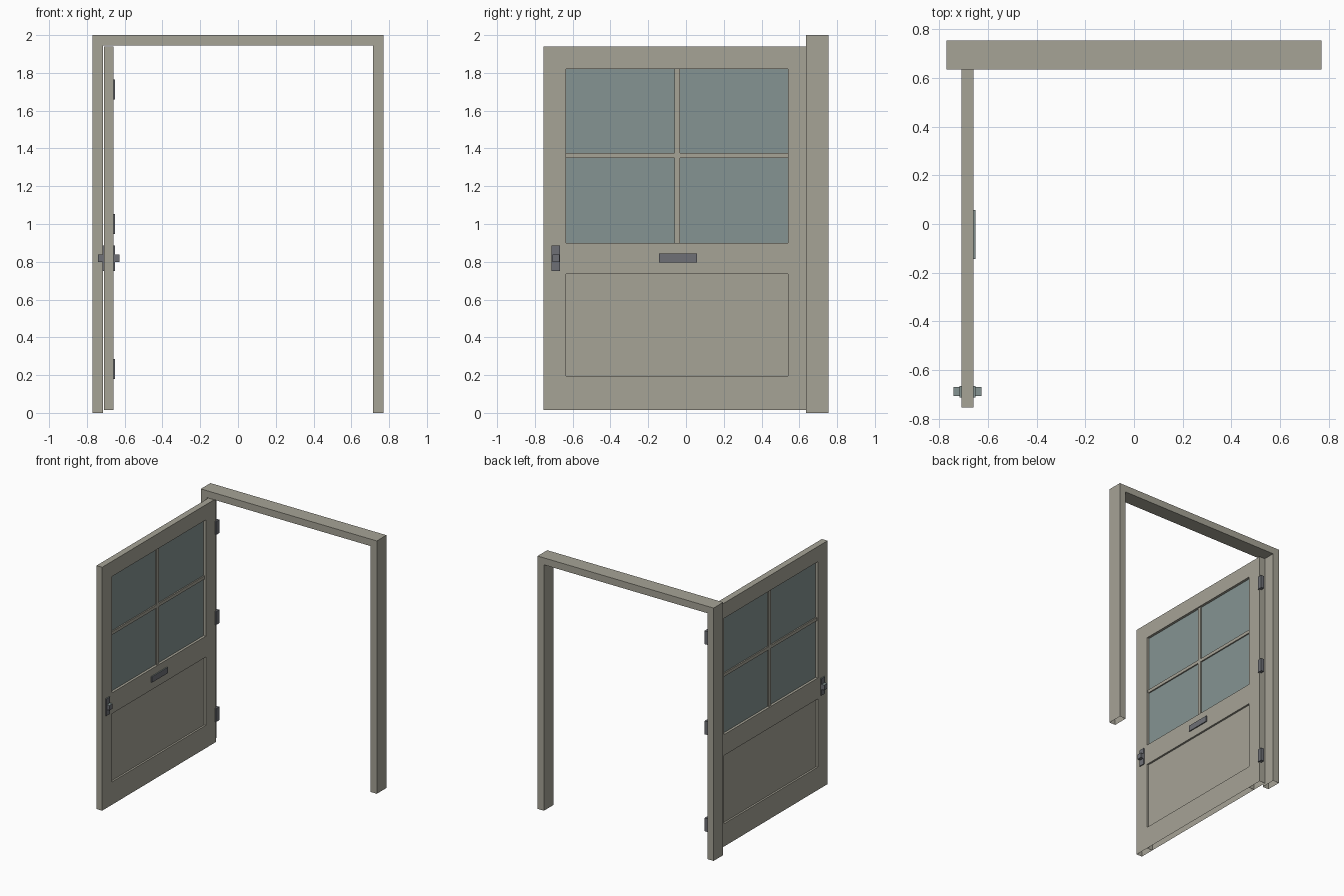
import bpy, bmesh

if "Cube" in bpy.data.objects:
    bpy.data.objects.remove(bpy.data.objects["Cube"])


def material(name, rgb):
    m = bpy.data.materials.new(name)
    m.diffuse_color = (*rgb, 1.0)
    m.use_nodes = True
    m.node_tree.nodes["Principled BSDF"].inputs["Base Color"].default_value = m.diffuse_color
    return m


PAINT = material("grey_beige_paint", (0.381, 0.366, 0.305))
GLASS = material("blue_grey_glass", (0.235, 0.296, 0.287))
METAL = material("dark_metal", (0.156, 0.162, 0.181))


def box(name, x, y, z, mat, open_bottom=False, top_mat=None):
    """Box from (min, max) ranges, optionally without its floor face."""
    bm = bmesh.new()
    bmesh.ops.create_cube(bm, size=1.0)
    for v in bm.verts:
        v.co = [r[0] if c < 0 else r[1] for c, r in zip(v.co, (x, y, z))]
    bm.normal_update()
    if open_bottom:
        low = [f for f in bm.faces if f.normal.z < -0.5]
        bmesh.ops.delete(bm, geom=low, context='FACES_ONLY')
    if top_mat:
        for f in bm.faces:
            f.material_index = int(f.normal.z > 0.5)
    me = bpy.data.meshes.new(name)
    bm.to_mesh(me)
    bm.free()
    me.materials.append(mat)
    if top_mat:
        me.materials.append(top_mat)
    ob = bpy.data.objects.new(name, me)
    bpy.context.collection.objects.link(ob)
    return ob


# Door frame: two posts and a lintel
FY = (0.635, 0.755)
box("left_post", (-0.77, -0.715), FY, (0, 1.945), PAINT, True)
box("right_post", (0.715, 0.77), FY, (0, 1.945), PAINT, True)
box("lintel", (-0.77, 0.77), FY, (1.945, 2.0), PAINT)

# Door leaf standing open at a right angle: stiles and rails
DX = (-0.71, -0.66)
IY = (-0.635, 0.54)
BOTTOM, TOP = 0.015, 1.94
box("latch_stile", DX, (-0.755, IY[0]), (BOTTOM, TOP), PAINT, True)
box("hinge_stile", DX, (IY[1], 0.665), (BOTTOM, TOP), PAINT, True)
box("bottom_rail", DX, IY, (BOTTOM, 0.195), PAINT, True)
box("middle_rail", DX, IY, (0.735, 0.90), PAINT)
box("top_rail", DX, IY, (1.82, TOP), PAINT)

# Recessed lower panel
box("lower_panel", (-0.695, -0.675), IY, (0.195, 0.735), PAINT)

# Window: glass with crossing glazing bars
box("window_glass", (-0.69, -0.68), IY, (0.90, 1.82), GLASS)
BX = (-0.70, -0.67)
box("vertical_bar", BX, (-0.062, -0.032), (0.90, 1.82), PAINT)
box("horizontal_bar_near", BX, (IY[0], -0.062), (1.35, 1.376), PAINT)
box("horizontal_bar_far", BX, (-0.032, IY[1]), (1.35, 1.376), PAINT)

# Letter slot on one face
box("letter_slot", (-0.662, -0.652), (-0.143, 0.057), (0.796, 0.843), METAL, top_mat=GLASS)

# Handle plate and knob on both faces
for side, plate, knob in (("inner", (-0.661, -0.652), (-0.652, -0.628)),
                          ("outer", (-0.718, -0.709), (-0.742, -0.718))):
    box(side + "_handle_plate", plate, (-0.713, -0.667), (0.75, 0.885), METAL, top_mat=GLASS)
    box(side + "_knob", knob, (-0.708, -0.67), (0.798, 0.838), METAL, top_mat=GLASS)

# Hinges
for i, z in enumerate((0.233, 1.0, 1.713)):
    box(f"hinge_{i + 1}", (-0.675, -0.65), (0.655, 0.695), (z - 0.053, z + 0.053), METAL)
